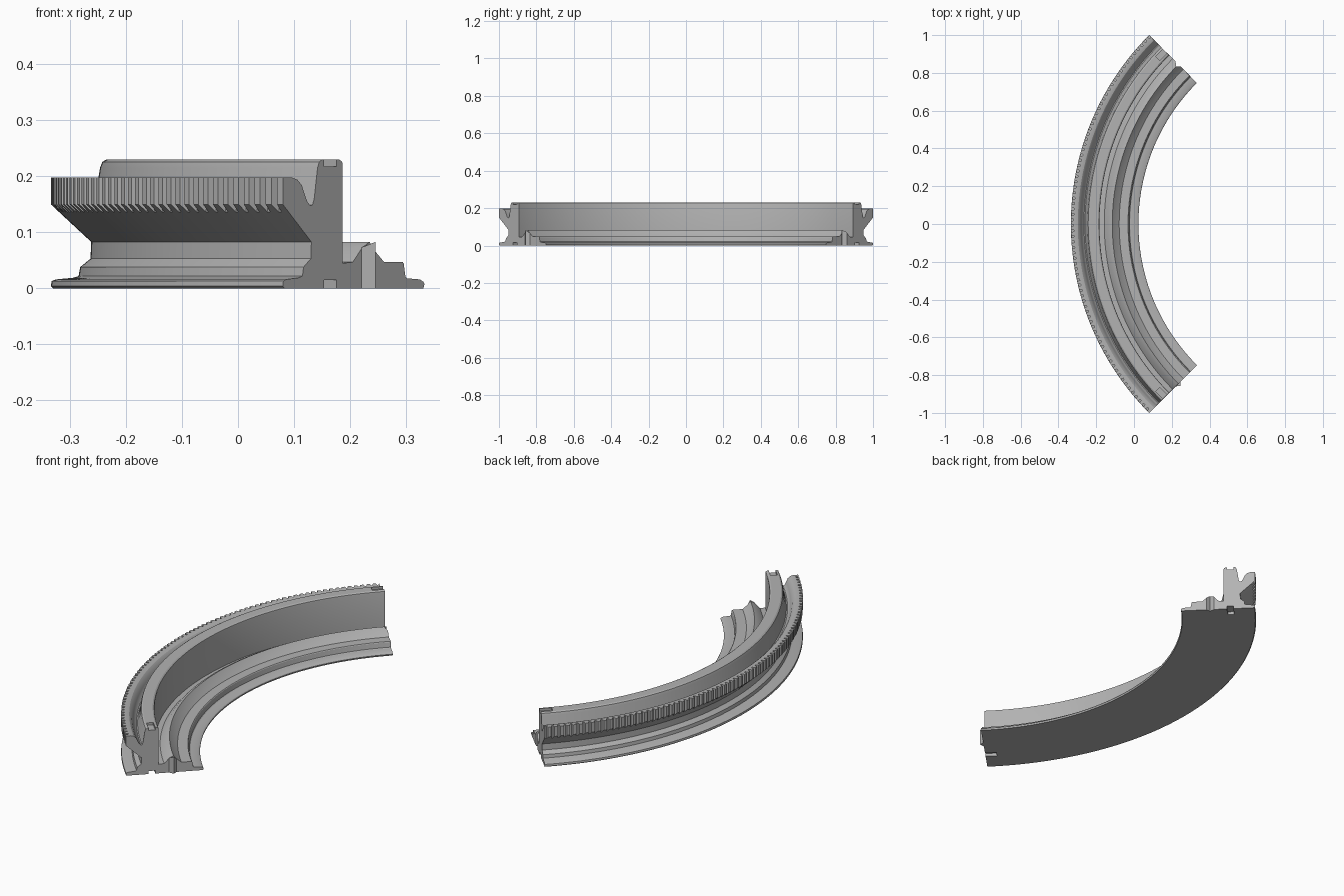
import bpy, bmesh, math
from mathutils import Vector

cube = bpy.data.objects.get("Cube")
if cube:
    bpy.data.objects.remove(cube, do_unlink=True)

CX = 1.08                 # ring centre on the x axis
HALF = math.pi / 4        # the segment covers a quarter ring
TEETH = 76
S2 = math.sqrt(2)

grey = bpy.data.materials.new("plain grey")
grey.use_nodes = True
grey.diffuse_color = (0.45, 0.45, 0.45, 1)
grey.node_tree.nodes["Principled BSDF"].inputs["Base Color"].default_value = (0.45, 0.45, 0.45, 1)


def place(r, phi, z, t=0.0):
    """Point at radius r and angle phi, pushed t along the tangent towards +phi."""
    return Vector((CX - r * math.cos(phi) + t * math.sin(phi),
                   r * math.sin(phi) + t * math.cos(phi), z))


def finish(name, bm):
    bmesh.ops.recalc_face_normals(bm, faces=bm.faces)
    mesh = bpy.data.meshes.new(name)
    bm.to_mesh(mesh)
    bm.free()
    mesh.materials.append(grey)
    ob = bpy.data.objects.new(name, mesh)
    bpy.context.collection.objects.link(ob)
    return ob


def prism(bm, plan, phi, bottom, tops):
    """Upright prism; plan holds (radius, tangent offset) pairs."""
    lo = [bm.verts.new(place(r, phi, bottom, t)) for r, t in plan]
    hi = [bm.verts.new(place(r, phi, z, t)) for (r, t), z in zip(plan, tops)]
    n = len(plan)
    bm.faces.new(lo)
    bm.faces.new(hi)
    for i in range(n):
        bm.faces.new((lo[i], lo[(i + 1) % n], hi[(i + 1) % n], hi[i]))


# Cross-section at the cut end: x (measured on the 45 degree cut), height
section = [
    (0.083, 0.0), (0.080, 0.004), (0.081, 0.013), (0.086, 0.016),   # outer foot
    (0.108, 0.019), (0.115, 0.022), (0.117, 0.038),
    (0.130, 0.053), (0.131, 0.083),                                  # neck
    (0.080, 0.150), (0.080, 0.198),                                  # toothed rim
    (0.096, 0.198), (0.106, 0.194), (0.114, 0.184), (0.119, 0.168),
    (0.124, 0.154), (0.129, 0.148), (0.133, 0.149), (0.136, 0.160),  # groove
    (0.142, 0.215), (0.145, 0.226), (0.150, 0.230),
    (0.181, 0.230), (0.186, 0.226), (0.187, 0.220),                  # tall wall
    (0.187, 0.045), (0.205, 0.047), (0.222, 0.073), (0.235, 0.083),  # inner ridge
    (0.246, 0.065), (0.261, 0.047), (0.294, 0.047), (0.296, 0.044),
    (0.299, 0.021), (0.302, 0.018), (0.325, 0.016), (0.331, 0.012),  # inner foot
    (0.333, 0.008), (0.331, 0.0),
]
RIM = (9, 10)             # section points that carry the teeth
ROOT = 0.015              # tooth depth

# Ring segment: sweep the section, pulling the rim points in between teeth
bm = bmesh.new()
rings = []
for k in range(TEETH):
    for frac, root in ((0.0, False), (0.5, False), (0.62, True), (0.88, True)):
        rings.append(((k + frac) / TEETH, root))
rings.append((1.0, False))
loops = []
for u, root in rings:
    phi = -HALF + u * 2 * HALF
    loop = []
    for i, (x, z) in enumerate(section):
        r = (CX - x) * S2
        if root and i in RIM:
            r -= ROOT
            if i == RIM[0]:
                z -= ROOT * 0.93
        loop.append(bm.verts.new(place(r, phi, z)))
    loops.append(loop)
n = len(section)
for a, b in zip(loops, loops[1:]):
    for i in range(n):
        j = (i + 1) % n
        bm.faces.new((a[i], a[j], b[j], b[i]))
bm.faces.new(loops[0])
bm.faces.new(loops[-1])
ring = finish("ring_segment", bm)

# Cutter: pin pockets above and below at both ends, and the joint notch
bm = bmesh.new()
r0, r1 = (CX - 0.176) * S2, (CX - 0.154) * S2
for phi, s in ((-HALF, -1), (HALF, 1)):
    plan = [(r0, s * 0.02), (r1, s * 0.02), (r1, -s * 0.055), (r0, -s * 0.055)]
    prism(bm, plan, phi, 0.218, [0.26] * 4)
    prism(bm, plan, phi, -0.03, [0.015] * 4)
notch = [(1.181, 0.0), (1.181, 0.02), (1.216, 0.02), (1.216, 0.0), (1.196, -0.016)]
prism(bm, notch, HALF, -0.03, [0.12] * 5)
cutter = finish("end_cutter", bm)
cutter.hide_render = True

cut = ring.modifiers.new("end_cuts", 'BOOLEAN')
cut.operation = 'DIFFERENCE'
cut.solver = 'EXACT'
cut.object = cutter
bpy.context.view_layer.objects.active = ring
bpy.ops.object.modifier_apply(modifier=cut.name)
bpy.data.objects.remove(cutter, do_unlink=True)

# Joint tab that fits the notch of the next segment
bm = bmesh.new()
prism(bm, [(1.181, 0.0), (1.196, -0.016), (1.216, 0.0)], -HALF, 0.0, [0.066, 0.083, 0.073])
finish("joint_tab", bm)

# Smooth the curved runs, keep the edges crisp
for ob in bpy.context.selected_objects:
    ob.select_set(False)
ring.select_set(True)
bpy.context.view_layer.objects.active = ring
bpy.ops.object.shade_smooth_by_angle(angle=math.radians(25))
